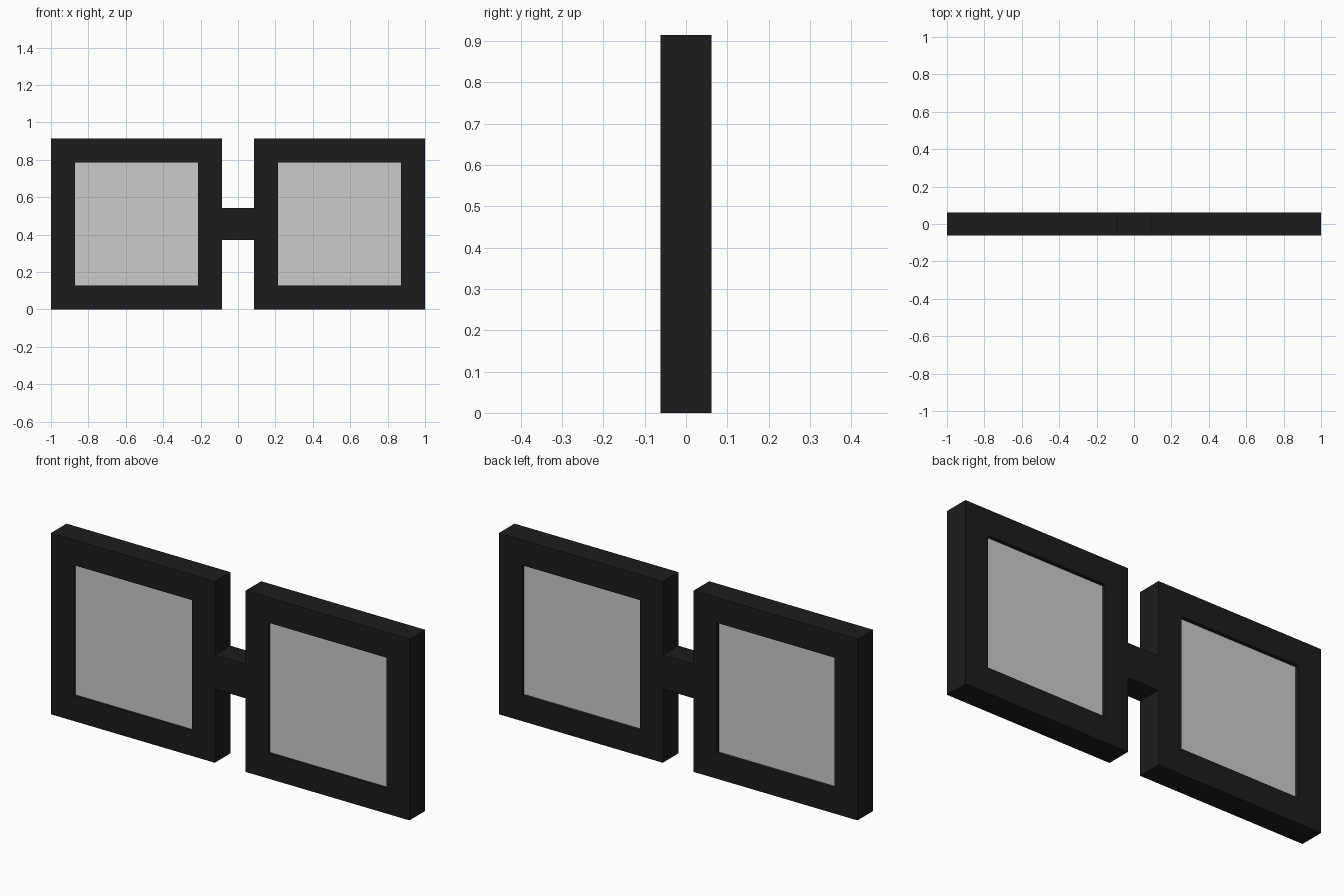
import bpy, bmesh
from mathutils import Vector, Matrix

if "Cube" in bpy.data.objects:
    bpy.data.objects.remove(bpy.data.objects["Cube"])

SIZE, BORDER, DEPTH = 0.914, 0.128, 0.124
CX = 1 - SIZE / 2
CZ = SIZE / 2

black = bpy.data.materials.new("black_frame")
black.diffuse_color = (0.012, 0.012, 0.012, 1)
black.use_nodes = True
black.node_tree.nodes["Principled BSDF"].inputs["Base Color"].default_value = black.diffuse_color


def finish(name, bm, mat=None):
    bmesh.ops.recalc_face_normals(bm, faces=bm.faces)
    mesh = bpy.data.meshes.new(name)
    bm.to_mesh(mesh)
    bm.free()
    obj = bpy.data.objects.new(name, mesh)
    bpy.context.collection.objects.link(obj)
    if mat:
        mesh.materials.append(mat)
    return obj


def box(name, center, size, mat=None):
    bm = bmesh.new()
    m = Matrix.Translation(Vector(center)) @ Matrix.Diagonal((*size, 1))
    bmesh.ops.create_cube(bm, size=1, matrix=m)
    return finish(name, bm, mat)


def square_frame(name, cx, mat):
    # Four square rings joined into a closed rectangular section
    bm = bmesh.new()
    outer, inner, d = SIZE / 2, SIZE / 2 - BORDER, DEPTH / 2
    rings = []
    for r, y in ((outer, -d), (outer, d), (inner, d), (inner, -d)):
        rings.append([bm.verts.new((cx + sx * r, y, CZ + sz * r))
                      for sx, sz in ((-1, -1), (1, -1), (1, 1), (-1, 1))])
    for i in range(4):
        a, b = rings[i], rings[(i + 1) % 4]
        for j in range(4):
            k = (j + 1) % 4
            bm.faces.new((a[j], a[k], b[k], b[j]))
    return finish(name, bm, mat)


# Rims and lenses, one pair per side
opening = SIZE - 2 * BORDER
for side, s in (("left", -1), ("right", 1)):
    square_frame(f"{side}_rim", s * CX, black)
    box(f"{side}_lens", (s * CX, -0.003, CZ), (opening + 0.01, 0.094, opening + 0.01))

# Bridge between the rims
box("bridge", (0, 0, CZ), (2 * (1 - SIZE), DEPTH, 0.172), black)
